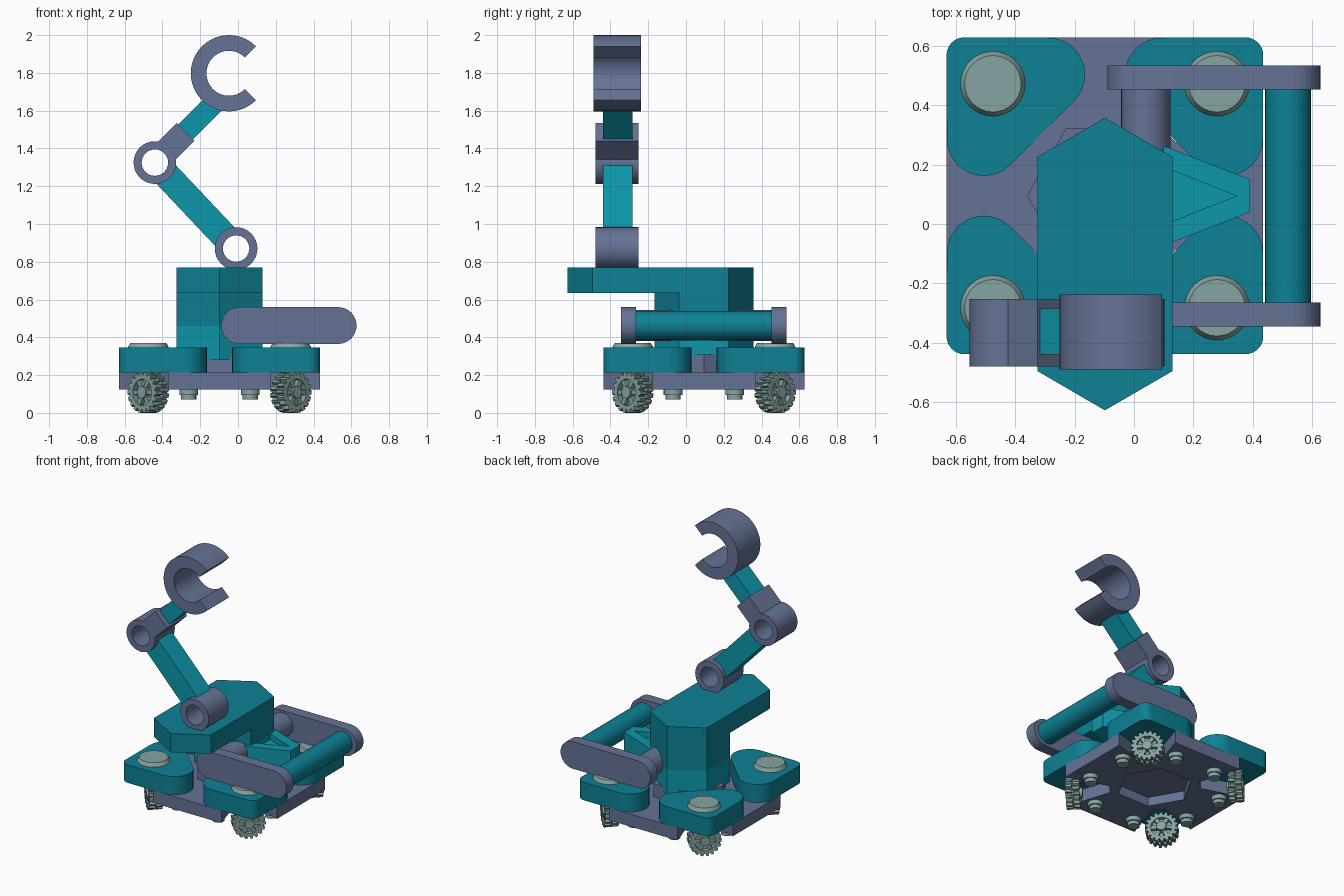
import bpy, bmesh
from math import sin, cos, pi, radians
from mathutils import Matrix, Vector

if "Cube" in bpy.data.objects:
    bpy.data.objects.remove(bpy.data.objects["Cube"])

CX, CY = -0.098, 0.095   # centre of the rolling base


def material(name, rgb):
    m = bpy.data.materials.new(name)
    m.diffuse_color = (*rgb, 1)
    m.use_nodes = True
    m.node_tree.nodes["Principled BSDF"].inputs["Base Color"].default_value = m.diffuse_color
    return m


PURPLE = material("slate", (0.13, 0.17, 0.30))
TEAL = material("teal", (0.004, 0.22, 0.30))
LIGHT = material("light_teal", (0.004, 0.31, 0.41))
GREY = material("pale_grey", (0.24, 0.37, 0.36))


def finish(name, bm, mat, matrix=None, smooth=False):
    if matrix:
        bm.transform(matrix)
    bmesh.ops.recalc_face_normals(bm, faces=bm.faces)
    me = bpy.data.meshes.new(name)
    bm.to_mesh(me)
    bm.free()
    ob = bpy.data.objects.new(name, me)
    bpy.context.collection.objects.link(ob)
    me.materials.append(mat)
    if smooth:
        bpy.context.view_layer.objects.active = ob
        ob.select_set(True)
        bpy.ops.object.shade_smooth_by_angle(angle=radians(30))
        ob.select_set(False)
    return ob


def prism(name, pts, lo, hi, mat, axis='Z', matrix=None, smooth=False):
    """Extrude a 2D outline along z, or along y for (x, z) outlines."""
    bm = bmesh.new()
    place = (lambda p, h: (p[0], p[1], h)) if axis == 'Z' else (lambda p, h: (p[0], h, p[1]))
    a = [bm.verts.new(place(p, lo)) for p in pts]
    b = [bm.verts.new(place(p, hi)) for p in pts]
    bm.faces.new(a)
    bm.faces.new(b)
    for i in range(len(pts)):
        j = (i + 1) % len(pts)
        bm.faces.new((a[i], a[j], b[j], b[i]))
    return finish(name, bm, mat, matrix, smooth)


def arc(cx, cy, r, a0, a1, n=12):
    return [(cx + r * cos(radians(a0 + (a1 - a0) * i / n)),
             cy + r * sin(radians(a0 + (a1 - a0) * i / n))) for i in range(n + 1)]


def circle(cx, cy, r, n=32, start=0):
    return arc(cx, cy, r, start, start + 360, n)[:-1]


def ring(name, outer, inner, lo, hi, mat, axis='Z', matrix=None, smooth=False):
    """Tube between two matching closed outlines."""
    bm = bmesh.new()
    place = (lambda p, h: (p[0], p[1], h)) if axis == 'Z' else (lambda p, h: (p[0], h, p[1]))
    loops = [[bm.verts.new(place(p, h)) for p in o]
             for o, h in ((outer, lo), (outer, hi), (inner, hi), (inner, lo))]
    n = len(outer)
    for k in range(4):
        for i in range(n):
            j = (i + 1) % n
            bm.faces.new((loops[k][i], loops[k][j], loops[(k + 1) % 4][j], loops[(k + 1) % 4][i]))
    return finish(name, bm, mat, matrix, smooth)


def subtract(ob, cutter):
    mod = ob.modifiers.new("cut", 'BOOLEAN')
    mod.object = cutter
    mod.solver = 'EXACT'
    cutter.hide_render = True
    cutter.hide_viewport = True


# Base plate with four corner notches and a hexagonal recess underneath
quarter = [(0.533, -0.273), (0.533, 0.273), (0.24, 0.18), (0.18, 0.24)]
plate_pts = []
for k in range(4):
    c, s = (1, 0, -1, 0)[k], (0, 1, 0, -1)[k]
    plate_pts += [(CX + x * c - y * s, CY + x * s + y * c) for x, y in quarter]
plate = prism("base_plate", plate_pts, 0.125, 0.215, PURPLE)
subtract(plate, prism("recess_cutter", circle(CX, CY, 0.25, 6), 0.1, 0.25, PURPLE))
prism("hex_socket", circle(CX, CY, 0.262, 6), 0.19, 0.31, PURPLE)

# Corner pods, top discs, wheels and bolts
pod = arc(.407, .192, .125, -135, 0) + arc(.473, .473, .06, 0, 90, 8) + arc(.192, .407, .125, 90, 225)
TEETH = 18


def gear(phase):
    pts = []
    for i in range(TEETH):
        for f, r in ((0, .092), (.2, .109), (.6, .109), (.8, .092)):
            t = 2 * pi * (i + f + phase) / TEETH
            pts.append((r * cos(t), r * sin(t)))
    return pts


for sx in (-1, 1):
    for sy in (-1, 1):
        tag = ("left" if sx < 0 else "right") + ("_front" if sy < 0 else "_back")
        prism("pod_" + tag, [(CX + sx * x, CY + sy * y) for x, y in pod], 0.215, 0.345, TEAL, smooth=True)
        wx, wy = CX + sx * 0.377, CY + sy * 0.377
        bm = bmesh.new()
        bmesh.ops.create_cone(bm, cap_ends=True, segments=32, radius1=.11, radius2=.095, depth=.028,
                              matrix=Matrix.Translation((wx, wy, .357)))
        finish("pod_disc_" + tag, bm, GREY, smooth=True)
        # wheel: local z is the axle, pointing radially outward
        rot = Vector((sx, sy, 0)).to_track_quat('Z', 'Y').to_matrix().to_4x4()
        M = Matrix.Translation((wx, wy, .109)) @ rot
        inner = [(.07 * cos(2 * pi * i / (4 * TEETH)), .07 * sin(2 * pi * i / (4 * TEETH)))
                 for i in range(4 * TEETH)]
        ring("wheel_tread_inner_" + tag, gear(0), inner, -.046, -.003, GREY, matrix=M)
        ring("wheel_tread_outer_" + tag, gear(.5), inner, .003, .046, GREY, matrix=M)
        prism("wheel_web_" + tag, circle(0, 0, .088), -.015, .015, GREY, matrix=M)
        prism("wheel_hub_" + tag, circle(0, 0, .032, 20), -.06, .052, GREY, matrix=M, smooth=True)
        for k in range(6):
            R = Matrix.Rotation(k * pi / 3, 4, 'Z')
            prism("wheel_spoke_%s_%d" % (tag, k), [(.02, -.01), (.075, -.014), (.075, .014), (.02, .01)],
                  -.04, .04, GREY, matrix=M @ R)
        # bolts under the plate on each side of the wheel
        for k, (dx, dy) in enumerate(((.163, .41), (.41, .163))):
            bx, by = CX + sx * dx, CY + sy * dy
            prism("bolt_%s_%d" % (tag, k), circle(bx, by, .05, 20), .095, .13, GREY, smooth=True)
            prism("bolt_tip_%s_%d" % (tag, k), circle(bx, by, .04, 20), .07, .1, GREY, smooth=True)

# Pedestal and overhanging body
hexa = circle(CX, CY, 0.262, 6, 30)
prism("pedestal_lower", hexa, 0.28, 0.46, LIGHT)
prism("pedestal_upper", hexa, 0.46, 0.64, TEAL)
prism("body", [(-.325, -.495), (CX, -.627), (.13, -.495), (.13, .226), (CX, .357), (-.325, .226)],
      0.635, 0.77, TEAL)

# Nose wedge with a triangular recess
nose = prism("nose_wedge", [(.07, CY - .18), (.39, CY - .055), (.39, CY + .055), (.07, CY + .18)],
             0.38, 0.52, LIGHT)
subtract(nose, prism("nose_cutter", [(.13, CY - .085), (.345, CY), (.13, CY + .085)], .48, .6, LIGHT))

# Lifting frame: two side links, an axle and a front roller
link = arc(.53, .4625, .0975, -90, 90, 16) + arc(.008, .4625, .0975, 90, 270, 16)
for name, lo in (("front", -.345), ("back", .452)):
    prism("side_link_" + name, link, lo, lo + .081, PURPLE, 'Y', smooth=True)
prism("frame_axle", circle(.04, .4625, .083), -.27, .46, PURPLE, 'Y', smooth=True)
prism("roller", circle(.518, .4625, .077), -.27, .46, TEAL, 'Y', smooth=True)

# Arm joints
for name, x, z in (("shoulder", -.01, .87), ("elbow", -.44, 1.325)):
    ring(name + "_ring", circle(x, z, .113), circle(x, z, .07), -.48, -.252, PURPLE, 'Y', smooth=True)


def beam(name, start, direction, t0, t1, half, lo, hi, mat):
    d = Vector(direction).normalized()
    n = Vector((-d.y, d.x))
    s = Vector(start)
    pts = [s + d * t + n * h for t, h in ((t0, -half), (t1, -half), (t1, half), (t0, half))]
    prism(name, pts, lo, hi, mat, 'Y')


# Arm beams
beam("lower_arm", (-.44, 1.325), (.43, -.455), .083, .543, .071, -.44, -.284, LIGHT)
beam("elbow_socket", (-.44, 1.325), (1, 1), .083, .23, .067, -.48, -.252, PURPLE)
beam("upper_arm", (-.44, 1.325), (1, 1), .2, .46, .055, -.44, -.284, LIGHT)

# Open gripper claw
prism("claw", arc(-.048, 1.798, .202, 45, 315, 36) + arc(-.048, 1.798, .119, 315, 45, 36),
      -.49, -.237, PURPLE, 'Y', smooth=True)
